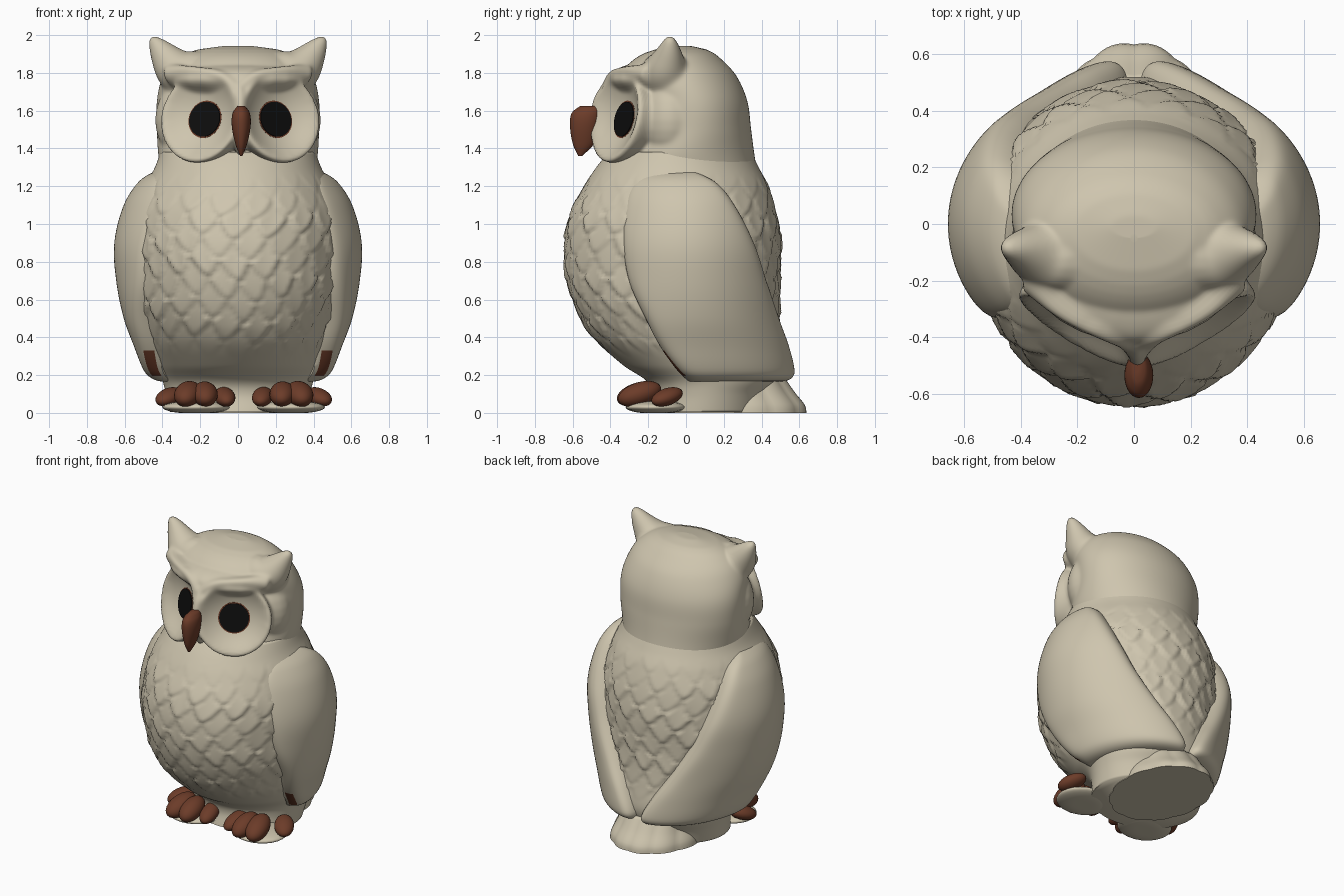
import bpy, bmesh, math
from mathutils import Matrix, Vector
from mathutils.bvhtree import BVHTree

if "Cube" in bpy.data.objects:
    bpy.data.objects.remove(bpy.data.objects["Cube"])


def material(name, rgb):
    m = bpy.data.materials.new(name)
    m.use_nodes = True
    m.diffuse_color = (*rgb, 1)
    bsdf = m.node_tree.nodes["Principled BSDF"]
    bsdf.inputs["Base Color"].default_value = (*rgb, 1)
    bsdf.inputs["Roughness"].default_value = 0.6
    return m


cream = material("cream", (0.62, 0.56, 0.425))
brown = material("brown", (0.15, 0.045, 0.022))
black = material("black", (0.004, 0.004, 0.004))


def sample(table, t):
    """Smooth interpolation of table rows keyed by their first column."""
    i = 0
    while i < len(table) - 2 and t > table[i + 1][0]:
        i += 1
    a, b = table[i], table[i + 1]
    p, n = table[max(i - 1, 0)], table[min(i + 2, len(table) - 1)]
    h = b[0] - a[0]
    s = min(max((t - a[0]) / h, 0), 1)
    out = []
    for c in range(1, len(a)):
        m0 = (b[c] - p[c]) / (b[0] - p[0]) * h
        m1 = (n[c] - a[c]) / (n[0] - a[0]) * h
        out.append((2 * s**3 - 3 * s**2 + 1) * a[c] + (s**3 - 2 * s**2 + s) * m0
                   + (3 * s**2 - 2 * s**3) * b[c] + (s**3 - s**2) * m1)
    return out


def loft(bm, rings, matrix=Matrix()):
    """Skin closed rings of points and cap both ends."""
    rows = [[bm.verts.new(matrix @ Vector(p)) for p in ring] for ring in rings]
    n = len(rows[0])
    for lo, hi in zip(rows, rows[1:]):
        for j in range(n):
            bm.faces.new((lo[j], lo[(j + 1) % n], hi[(j + 1) % n], hi[j]))
    bm.faces.new(rows[0][::-1])
    bm.faces.new(rows[-1])


def circle(radius, n, z=0):
    return [Vector((radius * math.cos(math.tau * j / n), radius * math.sin(math.tau * j / n), z))
            for j in range(n)]


def oval_rings(table, rows, cols, relief=None):
    """Rings from a table of height, half width, front y, back y."""
    z0, z1 = table[0][0], table[-1][0]
    rings = []
    for i in range(rows + 1):
        z = z0 + (z1 - z0) * i / rows
        hw, yf, yb = sample(table, z)
        ring = []
        for j in range(cols):
            a = math.tau * j / cols
            d = relief(a, z) if relief else 0
            ring.append(((hw + d) * math.sin(a),
                         (yf + yb) / 2 - ((yb - yf) / 2 + d) * math.cos(a), z))
        rings.append(ring)
    return rings


def blob(bm, centre, size, yaw=0, pitch=0):
    m = (Matrix.Translation(centre) @ Matrix.Rotation(yaw, 4, 'Z')
         @ Matrix.Rotation(pitch, 4, 'X') @ Matrix.Diagonal((*size, 1)))
    bmesh.ops.create_uvsphere(bm, u_segments=24, v_segments=16, radius=1, matrix=m)


def tube(bm, table, side, steps=16):
    """Tapering tube along a path of x, y, z, radius."""
    spots = [sample(table, table[-1][0] * i / steps) for i in range(steps + 1)]
    path = [Vector((side * x, y, z)) for x, y, z, r in spots]
    rings = []
    for i, spot in enumerate(spots):
        along = path[min(i + 1, steps)] - path[max(i - 1, 0)]
        turn = along.to_track_quat('Z', 'Y')
        rings.append([path[i] + turn @ p for p in circle(spot[3], 20)])
    loft(bm, rings)


def finish(bm, name, *mats, angle=60):
    bmesh.ops.recalc_face_normals(bm, faces=bm.faces[:])
    mesh = bpy.data.meshes.new(name)
    bm.to_mesh(mesh)
    bm.free()
    mesh.shade_smooth()
    mesh.set_sharp_from_angle(angle=math.radians(angle))
    for m in mats:
        mesh.materials.append(m)
    bpy.context.collection.objects.link(bpy.data.objects.new(name, mesh))


# Body with soft overlapping feather scales
def feathers(a, z):
    fade = min(max((z - 0.3) / 0.15, 0), 1) * min(max((1.28 - z) / 0.25, 0), 1)
    if fade == 0:
        return 0
    a += 0.05 * math.sin(9 * z + 2 * a)
    z += 0.02 * math.sin(5 * a + 1)
    for k in range(12):
        u = a * 20 / math.tau + 0.5 * (k % 2)
        cell = math.floor(u)
        edge = 1.25 - 0.11 * k + 0.11 * abs(2 * (u - cell) - 1) ** 1.6
        if z >= edge:
            amp = 0.018 + 0.006 * math.sin(cell * 7.3 + k * 4.1)
            lip = min(1, (z - edge) / 0.03)
            return fade * (amp * lip * max(0, 1 - (z - edge) / 0.2) - 0.006)
    return 0


body_table = [(0.005, 0.36, -0.20, 0.42), (0.1, 0.38, -0.18, 0.45), (0.17, 0.40, -0.21, 0.50),
              (0.25, 0.43, -0.33, 0.52), (0.4, 0.48, -0.49, 0.50), (0.6, 0.53, -0.60, 0.49),
              (0.85, 0.55, -0.642, 0.50), (1.05, 0.54, -0.61, 0.48), (1.2, 0.49, -0.54, 0.435),
              (1.3, 0.44, -0.475, 0.385), (1.38, 0.41, -0.41, 0.345)]
bm = bmesh.new()
loft(bm, oval_rings(body_table, 110, 190, feathers))
finish(bm, "body", cream, angle=80)

# Head forms: skull, forehead, nose ridge, cheeks, eye dishes, brows and ear tufts
FACE_X, EYE_Z = 0.012, 1.57


def dish_matrix(side):
    yaw = Matrix.Rotation(side * math.radians(31), 4, 'Z')
    pitch = Matrix.Rotation(math.radians(78), 4, 'X')
    return Matrix.Translation((side * 0.225 + FACE_X, -0.39, EYE_Z)) @ yaw @ pitch


head_table = [(1.22, 0.39, -0.36, 0.39), (1.35, 0.42, -0.38, 0.365), (1.5, 0.43, -0.28, 0.345),
              (1.65, 0.43, -0.28, 0.325), (1.78, 0.40, -0.34, 0.27), (1.86, 0.34, -0.29, 0.20),
              (1.92, 0.23, -0.18, 0.12), (1.942, 0.08, -0.05, 0.03)]
ear = [(0, 0.20, -0.12, 1.78, 0.13), (1, 0.315, -0.11, 1.81, 0.12),
       (2, 0.395, -0.09, 1.90, 0.075), (3, 0.455, -0.08, 1.995, 0.026)]
brow = [(0, 0.0, -0.42, 1.71, 0.035), (1, 0.10, -0.385, 1.785, 0.03),
        (2, 0.25, -0.31, 1.81, 0.03), (3, 0.36, -0.19, 1.79, 0.06)]
dish_profile = [(r / 10, -0.09 * (1 - (r / 10) ** 2.2)) for r in range(1, 10)]
dish_profile += [(0.97, 0.0), (1.01, -0.015), (1.02, -0.04), (0.95, -0.11), (0.8, -0.18)]
forms = bmesh.new()
loft(forms, oval_rings(head_table, 40, 64))
blob(forms, (0, -0.15, 1.765), (0.38, 0.27, 0.095))
blob(forms, (FACE_X, -0.41, 1.55), (0.045, 0.10, 0.20))
for side in (-1, 1):
    blob(forms, (side * 0.17, -0.08, 1.55), (0.27, 0.185, 0.27))
    loft(forms, [circle(0.24 * r, 48, h) for r, h in dish_profile], dish_matrix(side))
    tube(forms, ear, side)
    tube(forms, brow, side)

# Head skin: one grid wrapped over the forms from outside, then softened
tree = BVHTree.FromBMesh(forms)
forms.free()
core = Vector((0, -0.05, 1.6))
ROWS, AROUND = 130, 220
rings = []
for i in range(ROWS + 1):
    polar = math.pi - 0.02 - (math.pi - 0.04) * i / ROWS
    ring = []
    for p in circle(math.sin(polar), AROUND, math.cos(polar)):
        ring.append(tree.ray_cast(core + 2 * p, -p)[0] or core)
    rings.append(ring)
bm = bmesh.new()
loft(bm, rings)
for _ in range(5):
    bmesh.ops.smooth_vert(bm, verts=bm.verts[:], factor=0.5,
                          use_axis_x=True, use_axis_y=True, use_axis_z=True)
finish(bm, "head", cream, angle=80)

# Eyes with a thin brown edge
for label, mat, radius, lift in (("eye_rim", brown, 0.101, -0.075), ("eye", black, 0.094, -0.07)):
    for side, word in ((1, "left"), (-1, "right")):
        bm = bmesh.new()
        loft(bm, [circle(radius, 40, lift - 0.03), circle(radius, 40, lift)], dish_matrix(side))
        finish(bm, f"{word}_{label}", mat, angle=30)

# Beak
beak_table = [(1.36, 0.006, -0.57, -0.55), (1.42, 0.03, -0.598, -0.49), (1.52, 0.05, -0.614, -0.46),
              (1.59, 0.045, -0.604, -0.45), (1.625, 0.02, -0.56, -0.45)]
bm = bmesh.new()
loft(bm, oval_rings(beak_table, 20, 28), Matrix.Translation((FACE_X + 0.005, 0, 0)))
finish(bm, "beak", brown)

# Wings: shells wrapped around the body, given by
# height, side reach, back reach, front angle, back angle
wing_table = [(0.165, 0.46, 0.58, 2, 87), (0.22, 0.50, 0.59, -5, 87), (0.35, 0.55, 0.58, -16, 79),
              (0.5, 0.605, 0.56, -26, 69), (0.7, 0.645, 0.55, -38, 57), (0.9, 0.655, 0.54, -43, 47),
              (1.1, 0.605, 0.50, -45, 35), (1.22, 0.53, 0.46, -40, 23), (1.285, 0.45, 0.42, -24, 6)]
LEVELS, COLS = 48, 40
for side, word in ((1, "left"), (-1, "right")):
    rings = []
    for i in range(LEVELS + 1):
        t = (1 - math.cos(math.pi * i / LEVELS)) / 2
        z = 0.165 + 1.12 * t
        a, b, front, back = sample(wing_table, z)
        end = 0.86 + 0.14 * max(0, 1 - abs(2 * t - 1) ** 40) ** 0.5
        ring = []
        for j in range(COLS):
            s = math.sin(math.pi * (j / (COLS - 1) - 0.5))
            k = (0.8 + 0.2 * max(0, 1 - abs(s) ** 14) ** 0.5) * end
            ang = math.radians(front + (back - front) * (s + 1) / 2)
            ring.append((side * a * k * math.cos(ang), b * k * math.sin(ang), z))
        rings.append(ring)
    bm = bmesh.new()
    loft(bm, rings)
    for n, f in enumerate(bm.faces):
        # worn brown patch inside the lower front edge
        if n % COLS in (1, 2, 3) and 0.19 < f.calc_center_median().z < 0.33:
            f.material_index = 1
    finish(bm, f"{word}_wing", cream, brown)

# Fanned tail with a scalloped edge
tail_table = [(0, 0.29, -0.10, 0.638), (0.04, 0.285, -0.10, 0.63), (0.11, 0.26, -0.08, 0.575),
              (0.19, 0.24, -0.05, 0.52)]
bm = bmesh.new()
loft(bm, oval_rings(tail_table, 12, 96, lambda a, z: 0.01 * abs(math.sin(6 * a)) - 0.004))
finish(bm, "tail", cream)

# Feet: flat soles and drooping toes
FOOT_X = 0.03
toes = [((0.10, -0.21, 0.085), (0.055, 0.10, 0.045), -0.15),
        ((0.205, -0.255, 0.10), (0.068, 0.115, 0.06), -0.05),
        ((0.295, -0.245, 0.10), (0.072, 0.12, 0.062), 0.2),
        ((0.395, -0.10, 0.085), (0.062, 0.095, 0.045), 0.6)]
for side, word in ((1, "left"), (-1, "right")):
    bm = bmesh.new()
    blob(bm, (side * 0.25 + FOOT_X, -0.16, 0.03), (0.18, 0.16, 0.035))
    for v in bm.verts:
        v.co.z = max(v.co.z, 0)
    finish(bm, f"{word}_sole", cream)
    bm = bmesh.new()
    for (x, y, z), size, yaw in toes:
        blob(bm, (side * x + FOOT_X, y, z), size, side * yaw, 0.3)
    finish(bm, f"{word}_toes", brown)
